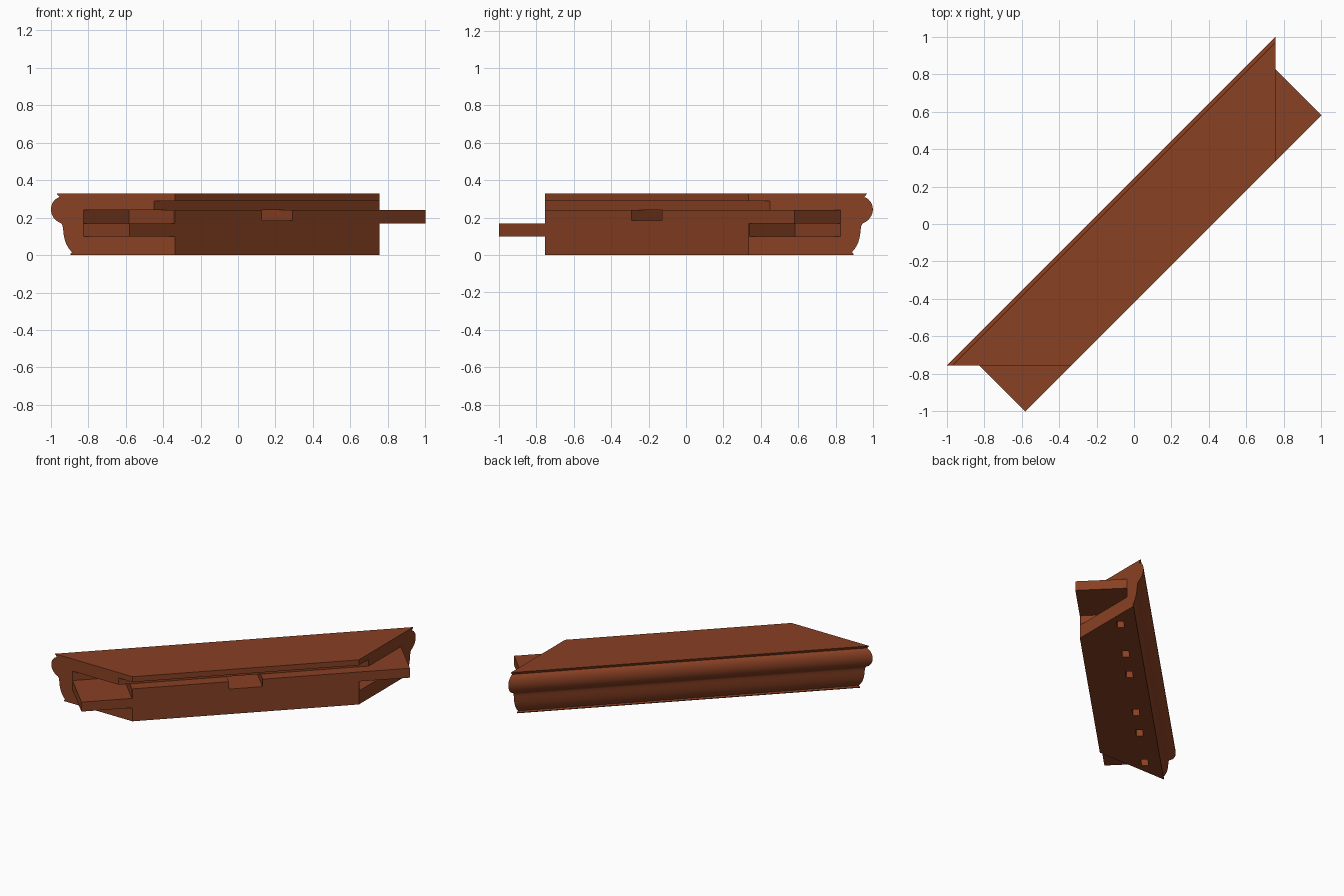
import bpy
import bmesh
from math import pi, radians
from mathutils import Vector
from mathutils.geometry import interpolate_bezier

old = bpy.data.objects.get("Cube")
if old:
    bpy.data.objects.remove(old, do_unlink=True)

wood = bpy.data.materials.new("reddish brown wood")
wood.use_nodes = True
COLOUR = (0.25, 0.052, 0.017, 1)
wood.diffuse_color = COLOUR
wood.node_tree.nodes["Principled BSDF"].inputs["Base Color"].default_value = COLOUR

MITRE = 1.068      # half length where the mitre crosses the rail's axis
INNER = -0.297     # inner face of the rail
TONGUE = 0.05      # outer side of the corner joints


def make_object(name, bm):
    """Local x runs along the rail and local y points to its moulded side."""
    bmesh.ops.recalc_face_normals(bm, faces=bm.faces)
    mesh = bpy.data.meshes.new(name)
    bm.to_mesh(mesh)
    bm.free()
    mesh.materials.append(wood)
    obj = bpy.data.objects.new(name, mesh)
    obj.rotation_euler.z = pi / 4
    bpy.context.collection.objects.link(obj)
    return obj


def prism(name, start, end):
    """Solid between two matching outlines."""
    bm = bmesh.new()
    a = [bm.verts.new(p) for p in start]
    b = [bm.verts.new(p) for p in end]
    bm.faces.new(a)
    bm.faces.new(b)
    for i in range(len(a)):
        j = (i + 1) % len(a)
        bm.faces.new((a[i], a[j], b[j], b[i]))
    return make_object(name, bm)


def box(name, x, y, z):
    outline = [(x[0], y[0]), (x[1], y[0]), (x[1], y[1]), (x[0], y[1])]
    return prism(name, [(*p, z[0]) for p in outline], [(*p, z[1]) for p in outline])


def curve(points, steps):
    return [tuple(p) for p in interpolate_bezier(*[Vector(p) for p in points], steps)]


# Rail section: groove inside, rounded bulge and hollow outside
bulge = curve([(0.14, 0.31), (0.182, 0.29), (0.186, 0.2), (0.135, 0.17)], 14)
hollow = curve([(0.135, 0.17), (0.118, 0.155), (0.138, 0.08), (0.093, 0.015)], 12)
section = [(INNER, 0), (INNER, 0.24), (-0.216, 0.24), (-0.216, 0.29),
           (INNER, 0.29), (INNER, 0.33), (0.152, 0.33)]
section += bulge + hollow[1:] + [(0.1, 0.006), (0.098, 0)]
rail = prism("moulded_rail",
             [(-MITRE - y, y, z) for y, z in section],
             [(MITRE + y, y, z) for y, z in section])

# Corner joint slots, central pocket and square peg holes
cutters = [
    box("left_slot_cutter", (-1.118, -0.775), (-0.4, TONGUE), (0.17, 0.24)),
    box("right_slot_cutter", (0.775, 1.118), (-0.4, TONGUE), (0.1, 0.17)),
    box("pocket_cutter", (-0.115, 0.115), (-0.4, -0.06), (0.185, 0.2402)),
]
for x in (0.255, 0.53, 0.93):
    for side in (-1, 1):
        c = side * x
        cutters.append(box("peg_hole_cutter", (c - 0.04, c + 0.04),
                           (-0.033, 0.013), (-0.05, 0.08)))

bpy.context.view_layer.update()
bpy.ops.object.select_all(action='DESELECT')
rail.select_set(True)
bpy.context.view_layer.objects.active = rail
for cutter in cutters:
    cutter.hide_render = True
    mod = rail.modifiers.new("cut", 'BOOLEAN')
    mod.operation = 'DIFFERENCE'
    mod.solver = 'EXACT'
    mod.object = cutter
    bpy.ops.object.modifier_apply(modifier=mod.name)
    bpy.data.objects.remove(cutter, do_unlink=True)
bpy.ops.object.shade_smooth_by_angle(angle=radians(30))

# Joint tongues standing out of the mitred ends
for name, side, low in (("left_tongue", -1, 0.1), ("right_tongue", 1, 0.17)):
    corners = [(MITRE + INNER, INNER), (MITRE + TONGUE, INNER), (MITRE + TONGUE, TONGUE)]
    prism(name,
          [(side * x, y, low) for x, y in corners],
          [(side * x, y, low + 0.07) for x, y in corners])
